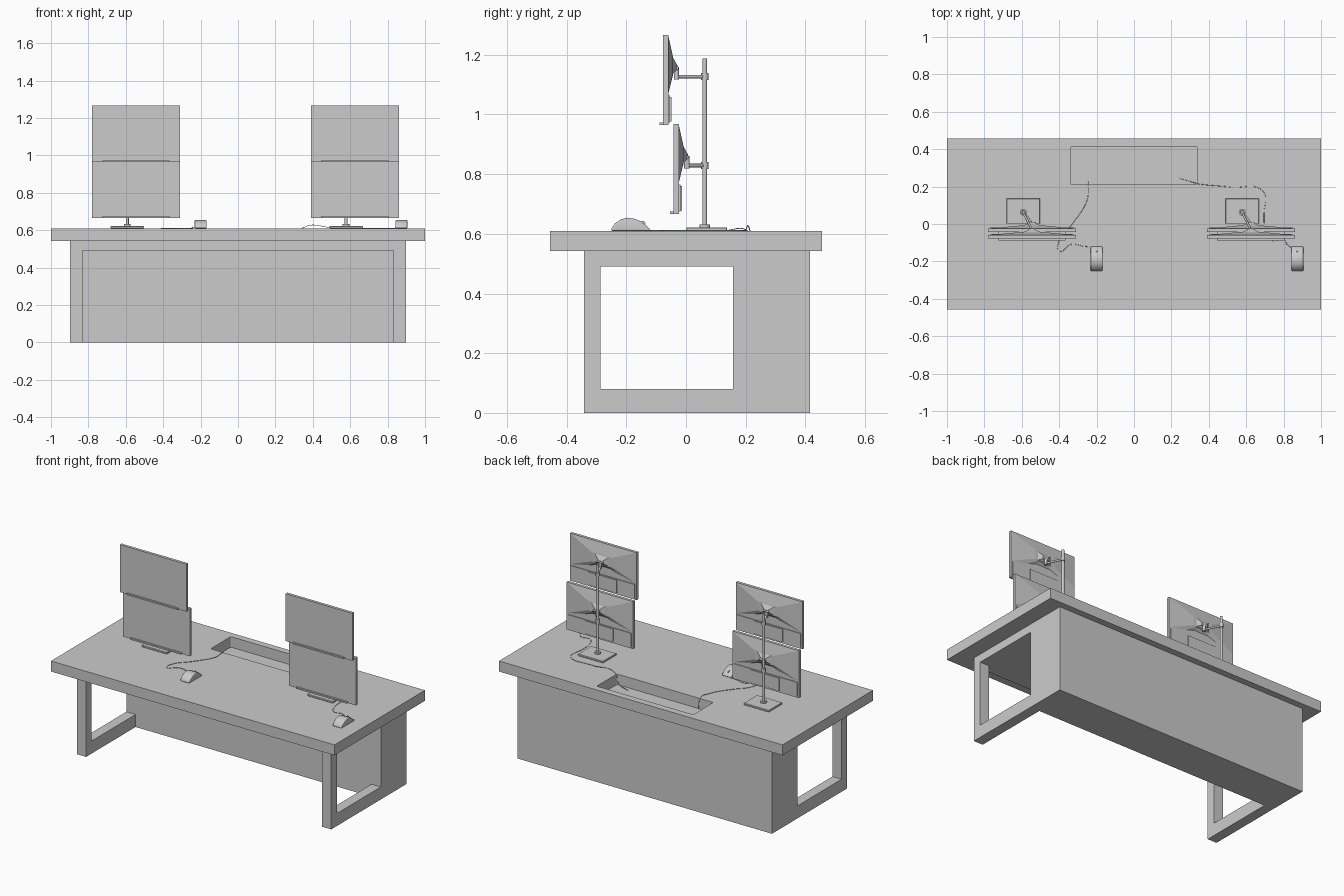
import bpy, bmesh
from math import radians
from mathutils import Vector

if "Cube" in bpy.data.objects:
    bpy.data.objects.remove(bpy.data.objects["Cube"])

TOP = 0.61


def mesh_object(name, bm):
    bmesh.ops.recalc_face_normals(bm, faces=bm.faces)
    me = bpy.data.meshes.new(name)
    bm.to_mesh(me)
    bm.free()
    ob = bpy.data.objects.new(name, me)
    bpy.context.collection.objects.link(ob)
    return ob


def box(name, x0, x1, y0, y1, z0, z1):
    bm = bmesh.new()
    bmesh.ops.create_cube(bm, size=1)
    for v in bm.verts:
        v.co = Vector(((x0 + x1) / 2 + v.co.x * (x1 - x0),
                       (y0 + y1) / 2 + v.co.y * (y1 - y0),
                       (z0 + z1) / 2 + v.co.z * (z1 - z0)))
    return mesh_object(name, bm)


def loft(name, loop_a, loop_b):
    """Closed solid between two matching loops of points."""
    bm = bmesh.new()
    a = [bm.verts.new(p) for p in loop_a]
    b = [bm.verts.new(p) for p in loop_b]
    n = len(a)
    for i in range(n):
        bm.faces.new((a[i], a[(i + 1) % n], b[(i + 1) % n], b[i]))
    bm.faces.new(a[::-1])
    bm.faces.new(b)
    return mesh_object(name, bm)


def activate(ob):
    bpy.ops.object.select_all(action='DESELECT')
    ob.select_set(True)
    bpy.context.view_layer.objects.active = ob


def rod(name, p, q, r, sides=20):
    p, q = Vector(p), Vector(q)
    bpy.ops.mesh.primitive_cylinder_add(vertices=sides, radius=r, depth=(q - p).length,
                                        location=(p + q) / 2)
    ob = bpy.context.object
    ob.name = name
    ob.rotation_euler = (q - p).to_track_quat('Z', 'Y').to_euler()
    bpy.ops.object.shade_smooth_by_angle(angle=radians(40))
    return ob


def bevel(ob, width, segments):
    m = ob.modifiers.new("bevel", 'BEVEL')
    m.width, m.segments = width, segments
    m.limit_method, m.angle_limit = 'ANGLE', radians(40)
    activate(ob)
    bpy.ops.object.modifier_apply(modifier=m.name)


def cable(name, pts):
    cu = bpy.data.curves.new(name, 'CURVE')
    cu.dimensions = '3D'
    cu.bevel_depth, cu.bevel_resolution = 0.0016, 1
    sp = cu.splines.new('BEZIER')
    sp.resolution_u = 6
    sp.bezier_points.add(len(pts) - 1)
    for bp, p in zip(sp.bezier_points, pts):
        bp.co = p
        bp.handle_left_type = bp.handle_right_type = 'AUTO'
    ob = bpy.data.objects.new(name, cu)
    bpy.context.collection.objects.link(ob)
    activate(ob)
    bpy.ops.object.convert(target='MESH')


# Desk top with a rounded cable tray opening
desk = box("desk_top", -1, 1, -0.456, 0.456, 0.543, TOP)
cutter = box("tray_cutter", -0.34, 0.34, 0.21, 0.413, 0.4, 0.7)
bm = bmesh.new()
bm.from_mesh(cutter.data)
uprights = [e for e in bm.edges if abs(e.verts[0].co.z - e.verts[1].co.z) > 0.1]
bmesh.ops.bevel(bm, geom=uprights, offset=0.01, segments=4, affect='EDGES', profile=0.5)
bm.to_mesh(cutter.data)
bm.free()
cutter.hide_render = True
cut = desk.modifiers.new("tray", 'BOOLEAN')
cut.operation, cut.object, cut.solver = 'DIFFERENCE', cutter, 'EXACT'
activate(desk)
bpy.ops.object.modifier_apply(modifier=cut.name)
bpy.data.objects.remove(cutter)

# Base: rear cabinet, slab under the top, two open side frames
W, I = 0.897, 0.832
box("rear_cabinet", -W, W, 0.157, 0.415, 0, 0.491)
box("under_slab", -W, W, -0.342, 0.415, 0.491, 0.543)
for side, s in (("left", -1), ("right", 1)):
    x0, x1 = sorted((s * I, s * W))
    box(side + "_front_leg", x0, x1, -0.342, -0.286, 0, 0.491)
    box(side + "_foot_rail", x0, x1, -0.286, 0.157, 0, 0.08)


def monitor(name, cx, zc, yf, pole):
    yb = yf + 0.018
    hw, hh = 0.235, 0.151

    def ring(y, pts):
        half = [(x, z) for x, z in pts]
        full = half + [(-x, z) for x, z in reversed(half)]
        return [(cx + x, y, zc + z) for x, z in full]

    # Screen, bottom lip and lower back panels
    box(name + "_screen", cx - hw, cx + hw, yf, yb, zc - hh, zc + hh)
    box(name + "_lip", cx - 0.18, cx + 0.18, yf - 0.011, yf + 0.01, zc - hh, zc - hh + 0.009)
    box(name + "_lower_back", cx - 0.225, cx + 0.225, yb, yb + 0.005, zc - 0.142, zc - 0.052)
    box(name + "_port_cover", cx - 0.1, cx + 0.1, yb, yb + 0.01, zc - 0.138, zc - 0.056)
    # Sloping back cover with an arched lower edge
    outer = [(0.23, 0.148), (0.23, -0.045), (0.11, -0.02), (0.05, 0.0)]
    inner = [(0.07, 0.08), (0.065, 0.022), (0.05, 0.016), (0.03, 0.015)]
    loft(name + "_back_cover", ring(yb, outer), ring(yb + 0.015, inner))
    # Tapered mount, tilt joint and arm to the pole
    loft(name + "_mount", ring(yb + 0.014, [(0.05, 0.078), (0.05, 0.02)]),
         ring(yb + 0.03, [(0.014, 0.05), (0.014, 0.036)]))
    yj, za = yb + 0.027, zc + 0.012
    rod(name + "_joint", (cx, yj, za - 0.01), (cx, yj, zc + 0.044), 0.009)
    rod(name + "_tilt_pin", (cx - 0.02, yj, zc + 0.04), (cx + 0.02, yj, zc + 0.04), 0.007)
    rod(name + "_arm", (cx, yj, za), (*pole, za), 0.006)
    rod(name + "_collar", (*pole, za - 0.012), (*pole, za + 0.012), 0.012)


def mouse(name, cx):
    # Humped side profile, extruded across and rounded
    prof = [(-0.251, TOP), (-0.25, 0.618), (-0.238, 0.635), (-0.219, 0.648), (-0.195, 0.654),
            (-0.17, 0.65), (-0.15, 0.641), (-0.134, 0.628), (-0.122, 0.617), (-0.12, TOP)]
    ob = loft(name, [(cx - 0.032, y, z) for y, z in prof], [(cx + 0.032, y, z) for y, z in prof])
    bevel(ob, 0.006, 3)
    bpy.ops.object.shade_smooth_by_angle(angle=radians(40))
    rod(name + "_wheel", (cx - 0.004, -0.145, 0.634), (cx + 0.004, -0.145, 0.634), 0.009, 16)


# Two workstations: stacked monitors on a pole, and a mouse
for side, cx, mx in (("left", -0.545, -0.2), ("right", 0.625, 0.874)):
    pole = (cx - 0.047, 0.063)
    plate = box(side + "_stand_plate", pole[0] - 0.089, pole[0] + 0.089, 0.002, 0.137, TOP, 0.622)
    bevel(plate, 0.002, 1)
    rod(side + "_pole_foot", (*pole, 0.622), (*pole, 0.632), 0.018)
    rod(side + "_pole", (*pole, 0.622), (*pole, 1.188), 0.008)
    monitor(side + "_lower_monitor", cx, 0.817, -0.042, pole)
    monitor(side + "_upper_monitor", cx, 1.115, -0.077, pole)
    mouse(side + "_mouse", mx)

# Mouse cables running into the tray
zt = TOP + 0.001
cable("left_mouse_cable", [(-0.2, -0.122, zt + 0.003), (-0.26, -0.12, zt), (-0.34, -0.11, zt),
                           (-0.40, -0.145, zt), (-0.40, -0.09, zt), (-0.33, 0.0, zt),
                           (-0.25, 0.13, zt), (-0.245, 0.205, zt), (-0.245, 0.225, 0.55)])
cable("right_mouse_cable", [(0.874, -0.122, zt + 0.003), (0.83, -0.12, zt), (0.80, -0.085, zt),
                            (0.74, -0.09, zt), (0.70, -0.02, zt), (0.695, 0.05, zt),
                            (0.69, 0.175, zt), (0.52, 0.197, zt), (0.345, 0.214, zt),
                            (0.325, 0.22, 0.56), (0.24, 0.245, 0.546)])
